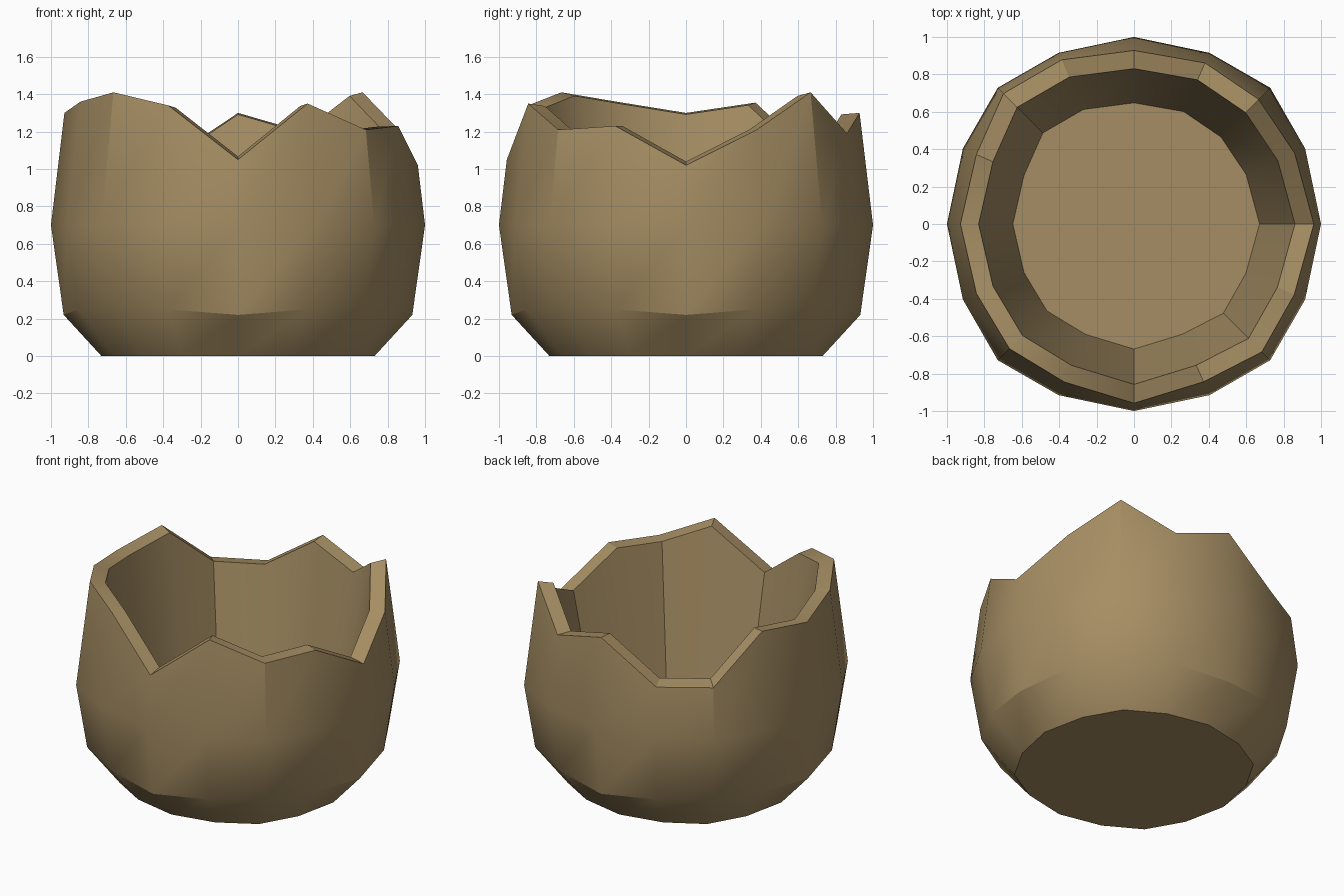
import bpy, bmesh
from math import sin, cos, radians

if "Cube" in bpy.data.objects:
    bpy.data.objects.remove(bpy.data.objects["Cube"])

# Jagged rim heights, one per side, counter-clockwise from +x
RIM = [1.02, 1.21, 1.41, 1.19, 1.30, 1.04, 1.05, 1.355,
       1.30, 1.36, 1.41, 1.34, 1.05, 1.35, 1.21, 1.23]
N = len(RIM)
# Slightly squarish 16-sided plan: (radius, angle, lower ring height) per quarter turn
PLAN = [(1.0, 0, 0.22), (1.0, 23.8, 0.25), (1.03, 45, 0.265), (1.0, 66.2, 0.25)]


def ring(bm, fn):
    verts = []
    for i in range(N):
        r, a, low = PLAN[i % 4]
        a = radians(a + 90 * (i // 4))
        scale, z = fn(RIM[i], low)
        verts.append(bm.verts.new((r * scale * cos(a), r * scale * sin(a), z)))
    return verts


def rim_scale(z):
    return 1 - 0.12 * (z - 0.7)


# Broken pot: outer profile, rim and inner wall as stacked rings
bm = bmesh.new()
rings = [ring(bm, f) for f in (
    lambda z, low: (0.73, 0),
    lambda z, low: (0.932, low),
    lambda z, low: (1.0, 0.7),
    lambda z, low: (rim_scale(z), z),
    lambda z, low: (rim_scale(z) * 0.895, z + (1.22 - z) * 0.1),
    lambda z, low: (rim_scale(z) * 0.698, 0.12),
)]
for a, b in zip(rings, rings[1:]):
    for i in range(N):
        j = (i + 1) % N
        bm.faces.new((a[i], a[j], b[j], b[i]))
bm.faces.new(rings[0][::-1])   # underside
bm.faces.new(rings[-1])        # inner floor

mesh = bpy.data.meshes.new("broken_pot")
bm.to_mesh(mesh)
bm.free()
pot = bpy.data.objects.new("broken_pot", mesh)
bpy.context.collection.objects.link(pot)

# Tan clay colour
clay = bpy.data.materials.new("clay")
clay.diffuse_color = (0.38, 0.27, 0.125, 1)
clay.use_nodes = True
clay.node_tree.nodes["Principled BSDF"].inputs["Base Color"].default_value = clay.diffuse_color
mesh.materials.append(clay)

bpy.context.view_layer.objects.active = pot
pot.select_set(True)
bpy.ops.object.shade_smooth_by_angle(angle=radians(30))
